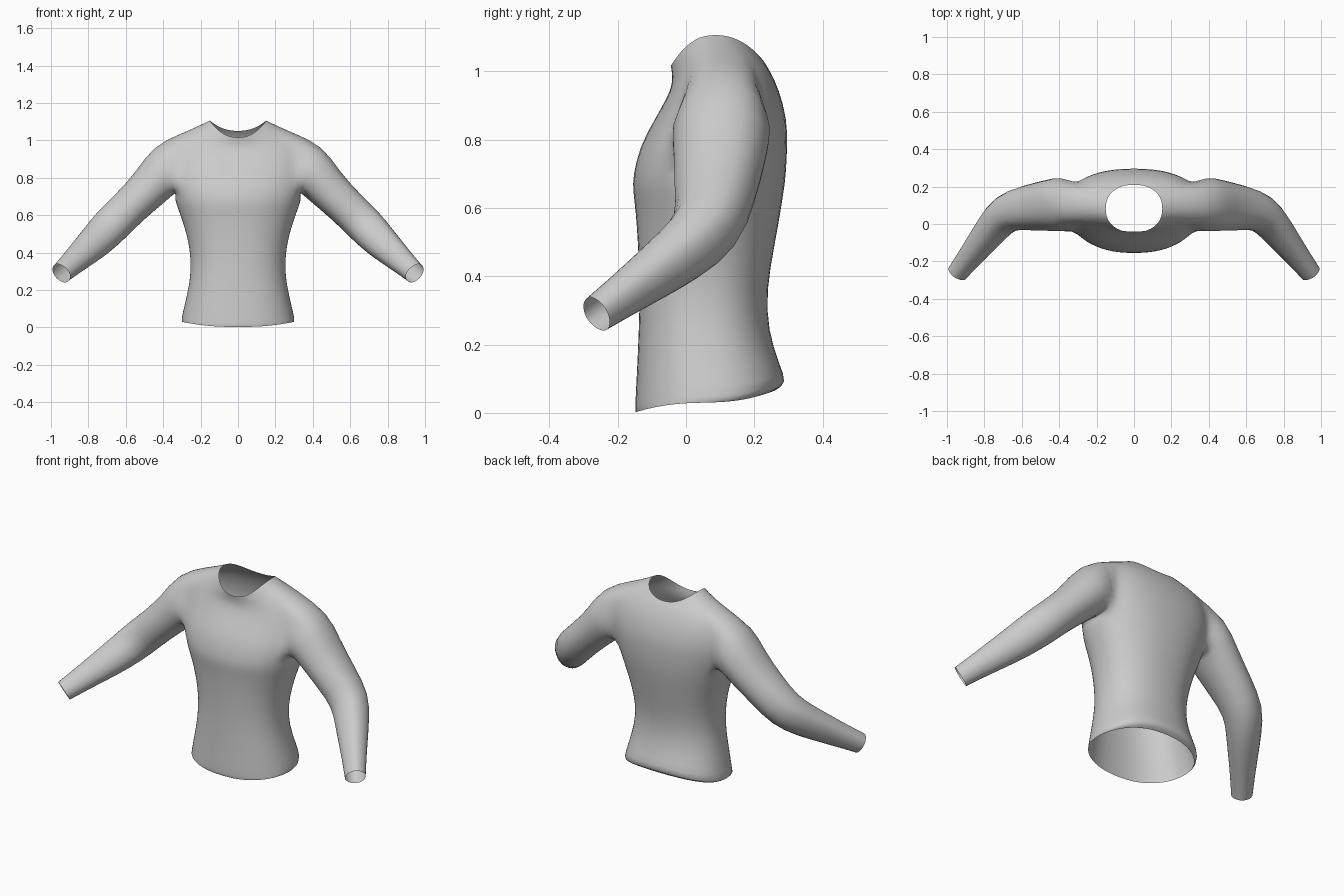
import bpy, bmesh, math
from mathutils import Vector

cube = bpy.data.objects.get("Cube")
if cube:
    bpy.data.objects.remove(cube, do_unlink=True)

COLS = 32
SIDE = 3                    # armhole half width in columns
ARM_LOW, ARM_HIGH = 8, 12   # torso rows bounding the armhole

# Torso rings, hem to neckline: half width, front y, back y, front z, side z, back z
TORSO = [
    (.300, -.148, .262, .002, .030, .066),
    (.306, -.151, .298, .004, .036, .088),
    (.287, -.145, .275, .11, .12, .14),
    (.258, -.139, .241, .24, .24, .24),
    (.250, -.136, .236, .36, .36, .36),
    (.272, -.141, .260, .49, .49, .49),
    (.305, -.148, .278, .59, .59, .59),
    (.328, -.156, .287, .65, .65, .65),
    (.342, -.157, .293, .69, .695, .69),
    (.368, -.137, .298, .78, .78, .78),
    (.372, -.092, .297, .86, .87, .86),
    (.360, -.060, .272, .915, .965, .95),
    (.310, -.042, .247, .955, 1.035, 1.0),
    (.220, -.040, .225, .985, 1.073, 1.035),
    (.152, -.045, .210, 1.015, 1.107, 1.05),
]

# Left sleeve rings, shoulder to cuff: centre, depth radius, height radius
SLEEVE = [
    ((.390, .105, .850), .160, .138),
    ((.460, .100, .757), .146, .113),
    ((.580, .085, .643), .130, .101),
    ((.685, .068, .540), .110, .104),
    ((.755, -.020, .465), .093, .094),
    ((.820, -.102, .405), .079, .081),
    ((.885, -.185, .345), .066, .067),
    ((.945, -.262, .290), .057, .057),
]


def soft(value, power=.88):
    return math.copysign(abs(value) ** power, value)


def torso_point(ring, col):
    """Point on a rounded ring whose height differs at front, side and back."""
    half, front, back, z_front, z_side, z_back = ring
    a = math.tau * col / COLS
    s = math.sin(a)
    y = (front + back) / 2 + (back - front) / 2 * soft(s)
    z = z_side + ((z_back if s > 0 else z_front) - z_side) * s * s
    return Vector((half * soft(math.cos(a)), y, z))


def bridge(bm, lower, upper):
    n = len(lower)
    for i in range(n):
        j = (i + 1) % n
        bm.faces.new((lower[i], lower[j], upper[j], upper[i]))


def add_sleeve(bm, loop, sign):
    """Continue the armhole loop outward as a tapering tube with an open cuff."""
    centres = [Vector((sign * x, y, z)) for (x, y, z), _, _ in SLEEVE]
    path = [Vector((sign * .25, .1, .87))] + centres
    previous, origin = loop, sum((v.co for v in loop), Vector()) / len(loop)
    # Armhole angles keep the tube free of twist
    angles = [math.atan2(v.co.z - origin.z, v.co.y - origin.y) for v in loop]
    for i, (centre, (_, depth, height)) in enumerate(zip(centres, SLEEVE)):
        ahead = path[min(i + 2, len(path) - 1)]
        axis = (ahead - path[i]).normalized()
        u = Vector((0, 1, 0))
        u = (u - axis * u.dot(axis)).normalized()
        w = axis.cross(u) * sign
        ring = [bm.verts.new(centre + u * depth * math.cos(a) + w * height * math.sin(a))
                for a in angles]
        bridge(bm, previous, ring)
        previous = ring


bm = bmesh.new()

# Torso shell, leaving an armhole on each side
grid = [[bm.verts.new(torso_point(ring, c)) for c in range(COLS)] for ring in TORSO]
for r in range(len(grid) - 1):
    for c in range(COLS):
        offset = (c + .5) % (COLS / 2)
        at_side = min(offset, COLS / 2 - offset) < SIDE
        if at_side and ARM_LOW <= r < ARM_HIGH:
            continue
        d = (c + 1) % COLS
        bm.faces.new((grid[r][c], grid[r][d], grid[r + 1][d], grid[r + 1][c]))

# Sleeves grown from the armhole loops
for sign, middle in ((1, 0), (-1, COLS // 2)):
    lo, hi = middle - SIDE, middle + SIDE
    cells = [(ARM_LOW, c) for c in range(lo, hi)]
    cells += [(r, hi) for r in range(ARM_LOW, ARM_HIGH)]
    cells += [(ARM_HIGH, c) for c in range(hi, lo, -1)]
    cells += [(r, lo) for r in range(ARM_HIGH, ARM_LOW, -1)]
    add_sleeve(bm, [grid[r][c % COLS] for r, c in cells], sign)

bmesh.ops.recalc_face_normals(bm, faces=bm.faces)
mesh = bpy.data.meshes.new("shirt")
bm.to_mesh(mesh)
bm.free()

shirt = bpy.data.objects.new("shirt", mesh)
bpy.context.collection.objects.link(shirt)

# Plain cloth colour
cloth = bpy.data.materials.new("light grey cloth")
cloth.use_nodes = True
colour = (.6, .6, .6, 1)
cloth.diffuse_color = colour
cloth.node_tree.nodes["Principled BSDF"].inputs["Base Color"].default_value = colour
mesh.materials.append(cloth)

# Soft rounded surface
subdivision = shirt.modifiers.new("soft cloth", 'SUBSURF')
subdivision.levels = subdivision.render_levels = 1
for polygon in mesh.polygons:
    polygon.use_smooth = True
